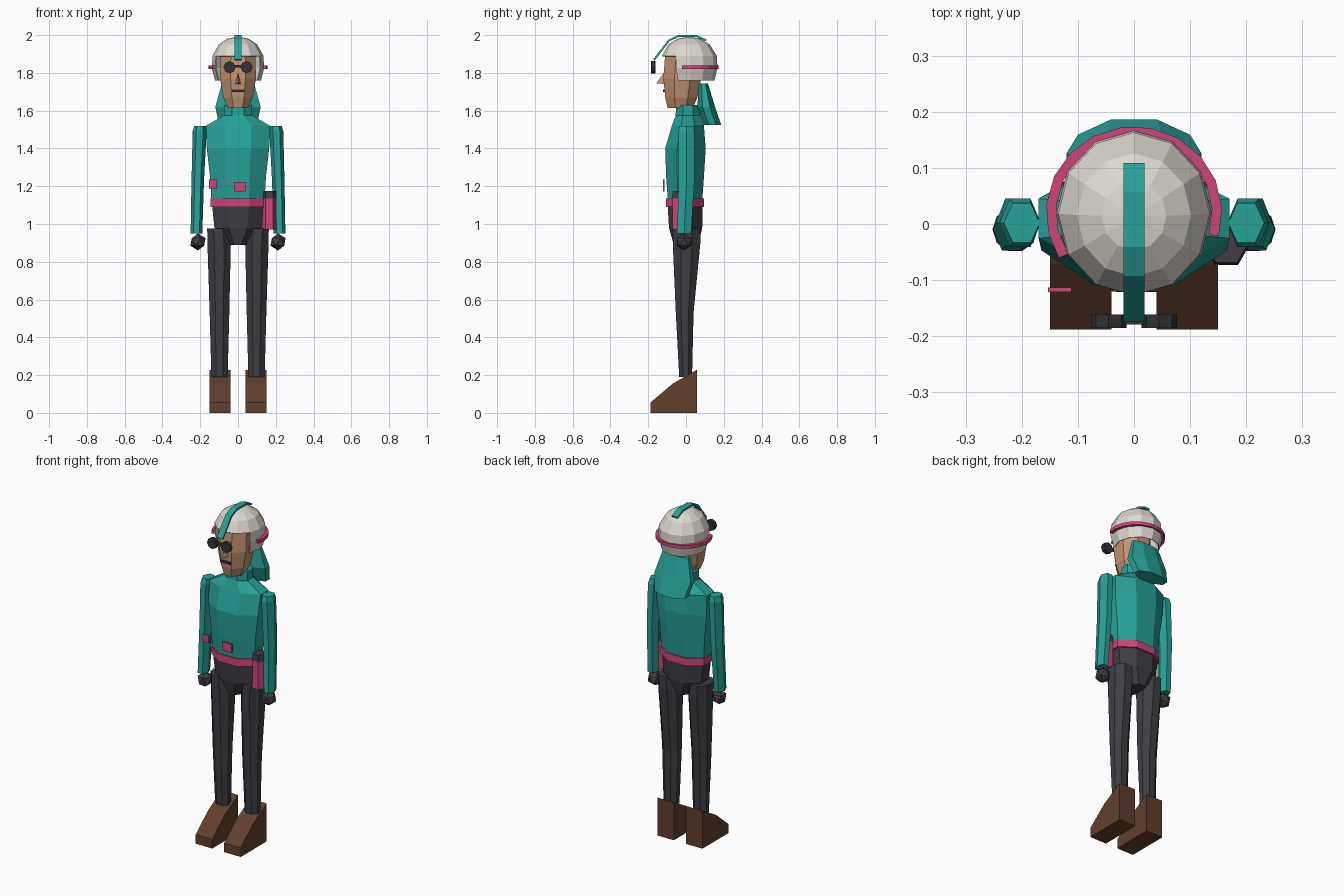
import bpy
import bmesh
from math import sin, cos, pi, radians

cube = bpy.data.objects.get("Cube")
if cube:
    bpy.data.objects.remove(cube)


def material(name, color):
    m = bpy.data.materials.new(name)
    m.use_nodes = True
    rgba = (*color, 1)
    m.diffuse_color = rgba
    m.node_tree.nodes["Principled BSDF"].inputs["Base Color"].default_value = rgba
    return m


teal = material("teal cloth", (0.02, 0.36, 0.31))
pink = material("pink trim", (0.62, 0.06, 0.19))
charcoal = material("charcoal cloth", (0.05, 0.048, 0.058))
black = material("dark goggles", (0.032, 0.032, 0.038))
brown = material("brown leather", (0.115, 0.05, 0.027))
skin = material("skin", (0.56, 0.3, 0.18))
white = material("off white shell", (0.72, 0.68, 0.62))


def finish(name, bm, mat):
    bmesh.ops.recalc_face_normals(bm, faces=bm.faces)
    me = bpy.data.meshes.new(name)
    bm.to_mesh(me)
    bm.free()
    me.materials.append(mat)
    ob = bpy.data.objects.new(name, me)
    bpy.context.collection.objects.link(ob)
    return ob


def unit_ring(n, turn):
    """Regular polygon stretched so it touches all sides of a unit box."""
    pts = [(cos(2 * pi * (i + turn) / n), sin(2 * pi * (i + turn) / n)) for i in range(n)]
    mx = max(abs(p[0]) for p in pts)
    my = max(abs(p[1]) for p in pts)
    return [(x / mx, y / my) for x, y in pts]


def loft(name, rings, mat, n=8, turn=0.5, caps=True):
    """Skin through rings given as centre x, centre y, z, half width, half depth."""
    bm = bmesh.new()
    shape = unit_ring(n, turn)
    loops = [[bm.verts.new((cx + x * rx, cy + y * ry, z)) for x, y in shape]
             for cx, cy, z, rx, ry in rings]
    for a, b in zip(loops, loops[1:]):
        for i in range(n):
            j = (i + 1) % n
            bm.faces.new((a[i], a[j], b[j], b[i]))
    if caps:
        bm.faces.new(loops[0])
    bm.faces.new(loops[-1])
    return finish(name, bm, mat)


def box(name, center, size, mat):
    bm = bmesh.new()
    bmesh.ops.create_cube(bm, size=1)
    for v in bm.verts:
        v.co = [c + k * s for c, k, s in zip(center, v.co, size)]
    return finish(name, bm, mat)


def prism(name, profile, left, right, mat):
    """Side profile of (y, z) points stretched between two x positions."""
    bm = bmesh.new()
    a = [bm.verts.new((left, y, z)) for y, z in profile]
    b = [bm.verts.new((right, y, z)) for y, z in profile]
    bm.faces.new(a)
    bm.faces.new(b)
    for i in range(len(a)):
        j = (i + 1) % len(a)
        bm.faces.new((a[i], a[j], b[j], b[i]))
    return finish(name, bm, mat)


def ribbon(name, edge_a, edge_b, thickness, mat):
    bm = bmesh.new()
    a = [bm.verts.new(p) for p in edge_a]
    b = [bm.verts.new(p) for p in edge_b]
    for i in range(len(a) - 1):
        bm.faces.new((a[i], a[i + 1], b[i + 1], b[i]))
    ob = finish(name, bm, mat)
    mod = ob.modifiers.new("thickness", "SOLIDIFY")
    mod.thickness = thickness
    mod.offset = 0
    return ob


# Jacket with shoulders and raised collar
loft("jacket", [(0, -0.005, 1.11, 0.14, 0.09), (0, -0.005, 1.25, 0.148, 0.1),
                (0, -0.003, 1.4, 0.165, 0.107), (0, 0.01, 1.52, 0.17, 0.085),
                (0, 0.01, 1.575, 0.075, 0.065), (0, 0.01, 1.63, 0.075, 0.062)], teal)
loft("belt", [(0, -0.005, 1.09, 0.145, 0.1), (0, -0.005, 1.135, 0.145, 0.1)], pink)
loft("pelvis", [(0, 0, 0.89, 0.045, 0.065), (0, -0.002, 0.98, 0.125, 0.088),
                (0, -0.005, 1.1, 0.137, 0.092)], charcoal)

# Hood hanging behind the neck
loft("hood", [(0, 0.14, 1.525, 0.1, 0.046), (0, 0.107, 1.62, 0.12, 0.047),
              (0, 0.092, 1.745, 0.085, 0.024)], teal)

# Limbs
for s, side in ((1, "left"), (-1, "right")):
    loft(side + "_sleeve", [(s * 0.22, -0.01, 0.95, 0.031, 0.037),
                            (s * 0.213, 0.003, 1.23, 0.033, 0.042),
                            (s * 0.203, 0.002, 1.49, 0.037, 0.043),
                            (s * 0.2, 0.002, 1.52, 0.032, 0.035)], teal, 6, 0)
    bm = bmesh.new()
    bmesh.ops.create_icosphere(bm, subdivisions=1, radius=0.045)
    bmesh.ops.translate(bm, verts=bm.verts, vec=(s * 0.212, -0.01, 0.905))
    finish(side + "_glove", bm, charcoal)
    loft(side + "_trouser_leg", [(s * 0.098, -0.002, 0.19, 0.043, 0.034),
                                 (s * 0.098, -0.007, 0.53, 0.052, 0.047),
                                 (s * 0.1, 0.003, 0.9, 0.062, 0.073),
                                 (s * 0.105, 0.003, 0.975, 0.058, 0.072)], charcoal)
    prism(side + "_boot", [(-0.188, 0), (-0.188, 0.055), (-0.07, 0.155), (0, 0.195),
                           (0.058, 0.228), (0.058, 0)], s * 0.04, s * 0.15, brown)

# Head with face details
loft("head", [(0, -0.03, 1.615, 0.055, 0.068), (0, -0.025, 1.67, 0.078, 0.085),
              (0, -0.02, 1.77, 0.095, 0.1), (0, -0.01, 1.9, 0.092, 0.1)], skin)
bm = bmesh.new()
base = [bm.verts.new(p) for p in ((-0.02, -0.105, 1.74), (0.02, -0.105, 1.74), (0, -0.112, 1.81))]
tip = bm.verts.new((0, -0.156, 1.745))
bm.faces.new(base)
for i in range(3):
    bm.faces.new((base[i], base[(i + 1) % 3], tip))
finish("nose", bm, skin)
box("mouth", (0, -0.117, 1.705), (0.065, 0.009, 0.014), black)

# Helmet shell with the face opening cut out
helmet = loft("helmet", [(0, 0.022, 1.76, 0.122, 0.128), (0, 0.02, 1.825, 0.138, 0.147),
                         (0, 0.018, 1.89, 0.135, 0.145), (0, 0.016, 1.95, 0.102, 0.11),
                         (0, 0.015, 1.98, 0.058, 0.062), (0, 0.015, 1.992, 0.003, 0.003)],
              white, 12, 0, caps=False)
bm = bmesh.new()
bm.from_mesh(helmet.data)
opening = [f for f in bm.faces
           if f.calc_center_median().y < -0.06 and f.calc_center_median().z < 1.885]
bmesh.ops.delete(bm, geom=opening, context="FACES")
bm.to_mesh(helmet.data)
bm.free()
shell = helmet.modifiers.new("thickness", "SOLIDIFY")
shell.thickness = 0.006

# Helmet crest and goggle strap
crest = [(0.107, 1.972), (0.055, 1.995), (-0.04, 1.995), (-0.09, 1.972), (-0.17, 1.868)]
ribbon("helmet_crest", [(-0.019, y, z) for y, z in crest],
       [(0.019, y, z) for y, z in crest], 0.01, teal)
arc = [radians(-16 + 19 * i) for i in range(13)]
curve = [(0.148 * cos(a), 0.02 + 0.145 * sin(a)) for a in arc]
ribbon("goggle_strap", [(x, y, 1.82) for x, y in curve],
       [(x, y, 1.84) for x, y in curve], 0.018, pink)

# Goggles in front of the face
for s, side in ((1, "left"), (-1, "right")):
    bm = bmesh.new()
    bmesh.ops.create_cone(bm, cap_ends=True, segments=8, radius1=0.032, radius2=0.032, depth=0.024)
    for v in bm.verts:
        x, y, z = v.co
        v.co = (s * 0.045 + x, -0.173 + z, 1.83 + y)
    finish(side + "_goggle_lens", bm, black)
box("goggle_bridge", (0, -0.172, 1.835), (0.04, 0.014, 0.014), black)

# Belt gear and chest patches
loft("pouch", [(0.165, -0.037, 0.97, 0.04, 0.035), (0.165, -0.037, 1.135, 0.038, 0.035)], pink, 6, 0)
loft("pouch_cap", [(0.165, -0.037, 1.135, 0.041, 0.036), (0.165, -0.037, 1.175, 0.037, 0.032)],
     charcoal, 6, 0)
box("front_patch", (0.01, -0.117, 1.197), (0.062, 0.008, 0.052), pink)
box("side_patch", (-0.132, -0.117, 1.212), (0.042, 0.008, 0.046), pink)
